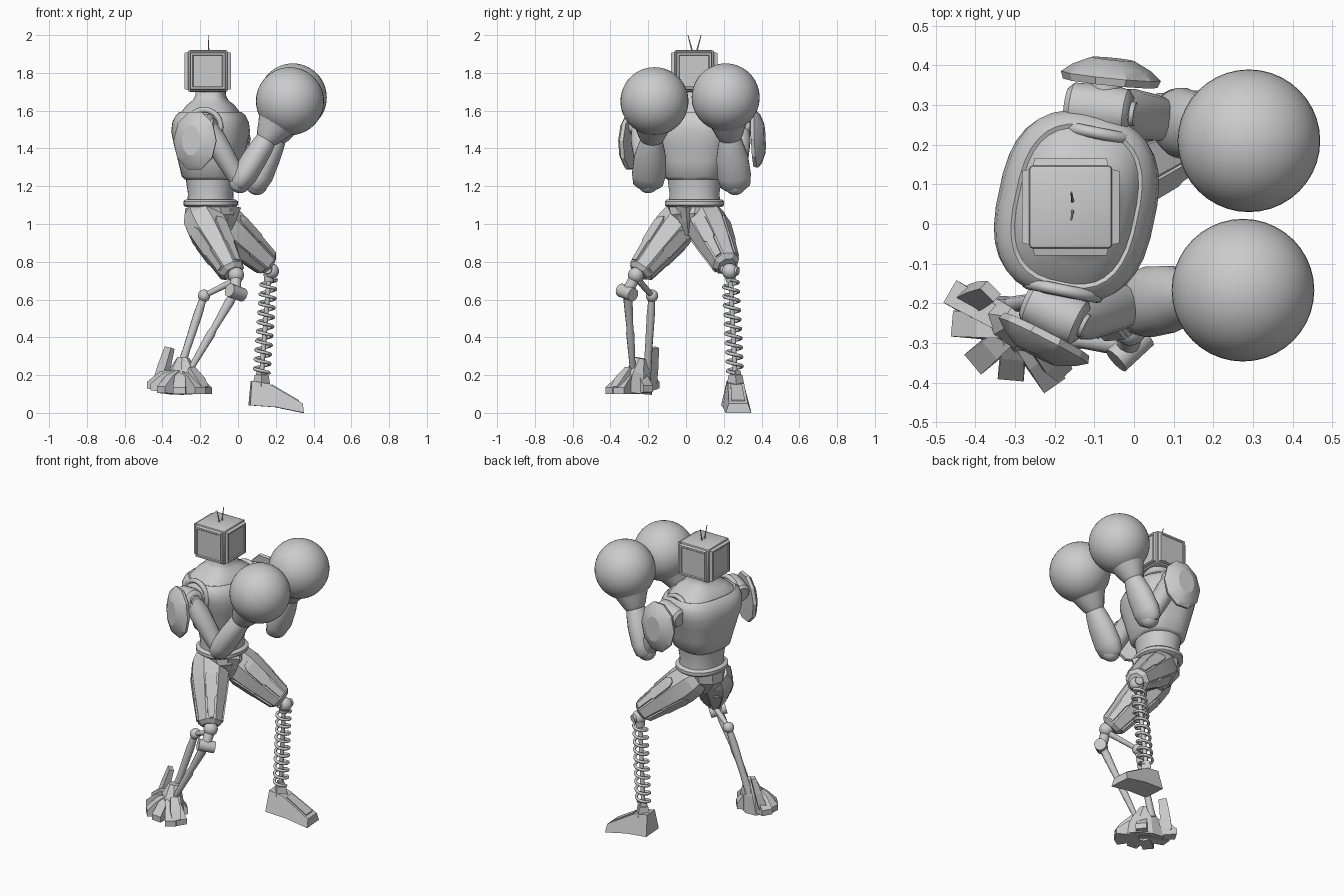
import bpy, bmesh, math
from mathutils import Vector, Matrix

cube = bpy.data.objects.get("Cube")
if cube:
    bpy.data.objects.remove(cube, do_unlink=True)

grey = bpy.data.materials.new("plain grey")
grey.use_nodes = True
grey.diffuse_color = (0.6, 0.6, 0.6, 1)
grey.node_tree.nodes["Principled BSDF"].inputs["Base Color"].default_value = (0.6, 0.6, 0.6, 1)


def finish(name, bm, smooth=40):
    bmesh.ops.recalc_face_normals(bm, faces=bm.faces[:])
    mesh = bpy.data.meshes.new(name)
    bm.to_mesh(mesh)
    bm.free()
    ob = bpy.data.objects.new(name, mesh)
    bpy.context.collection.objects.link(ob)
    mesh.materials.append(grey)
    if smooth:
        bpy.ops.object.select_all(action='DESELECT')
        ob.select_set(True)
        bpy.context.view_layer.objects.active = ob
        bpy.ops.object.shade_smooth_by_angle(angle=math.radians(smooth))
    return ob


def loft(name, a, b, rings, sides=16, up=(0, 0, 1), power=1.0, smooth=40):
    """Rings of (fraction of a-b, radius along up, radius across)."""
    a, b = Vector(a), Vector(b)
    w = (b - a).normalized()
    u = Vector(up)
    u = (u - w * u.dot(w)).normalized()
    v = w.cross(u)
    bm = bmesh.new()
    loops = []
    for t, ru, rv in rings:
        loop = []
        for i in range(sides):
            ang = math.tau * (i + 0.5) / sides
            c, s = math.cos(ang), math.sin(ang)
            c = math.copysign(abs(c) ** power, c)
            s = math.copysign(abs(s) ** power, s)
            loop.append(bm.verts.new(a.lerp(b, t) + u * ru * c + v * rv * s))
        loops.append(loop)
    for l0, l1 in zip(loops, loops[1:]):
        for i in range(sides):
            j = (i + 1) % sides
            bm.faces.new((l0[i], l0[j], l1[j], l1[i]))
    bm.faces.new(loops[0])
    bm.faces.new(loops[-1])
    return finish(name, bm, smooth)


def rod(name, a, b, r0, r1=None, sides=12):
    r1 = r1 or r0
    up = (1, 0, 0) if abs(a[0] - b[0]) < abs(a[2] - b[2]) else (0, 0, 1)
    return loft(name, a, b, [(0, r0, r0), (1, r1, r1)], sides, up)


def ball(name, c, r, seg=24):
    bm = bmesh.new()
    bmesh.ops.create_uvsphere(bm, u_segments=seg, v_segments=seg // 2 + 4, radius=r,
                              matrix=Matrix.Translation(c))
    return finish(name, bm, 60)


def torus(name, c, axis, R, r):
    bm = bmesh.new()
    q = Vector(axis).to_track_quat('Z', 'Y')
    n, m = 28, 8
    g = [[bm.verts.new(Vector(c) + q @ Vector((
        (R + r * math.cos(math.tau * j / m)) * math.cos(math.tau * i / n),
        (R + r * math.cos(math.tau * j / m)) * math.sin(math.tau * i / n),
        r * math.sin(math.tau * j / m)))) for j in range(m)] for i in range(n)]
    for i in range(n):
        for j in range(m):
            bm.faces.new((g[i][j], g[i - 1][j], g[i - 1][j - 1], g[i][j - 1]))
    return finish(name, bm, 60)


# Television head: rounded box with tapered panels raised on its four sides
bm = bmesh.new()
bmesh.ops.create_cube(bm, size=1, matrix=Matrix.Translation((-0.16, 0.043, 1.81))
                      @ Matrix.Diagonal((0.21, 0.21, 0.22, 1)))
bmesh.ops.bevel(bm, geom=bm.edges[:], offset=0.01, segments=2, affect='EDGES', profile=0.5)
for f in [f for f in bm.faces if f.calc_area() > 0.02 and abs(f.normal.z) < 0.5]:
    bmesh.ops.inset_region(bm, faces=[f], thickness=0.006, depth=0.018)
    bmesh.ops.inset_region(bm, faces=[f], thickness=0.014, depth=0)
    bmesh.ops.inset_region(bm, faces=[f], thickness=0.006, depth=-0.005)
finish("television_head", bm, 25)
for s in (-1, 1):
    rod("antenna", (-0.155, 0.045 + 0.008 * s, 1.9), (-0.158, 0.045 + 0.035 * s, 2.0), 0.005, 0.002, 6)

# Torso, turned a little about the spine
FWD = (math.cos(-0.21), math.sin(-0.21), 0)


def trunk(name, rings, power=0.85):
    z0, z1 = rings[0][0], rings[-1][0]
    return loft(name, (-0.145, 0.045, z0), (-0.145, 0.045, z1),
                [((z - z0) / (z1 - z0), x, y) for z, x, y in rings], 32, FWD, power)


trunk("abdomen", [(1.1, .122, .137), (1.16, .118, .132), (1.22, .127, .14), (1.32, .138, .15)], 0.9)
trunk("chest", [(1.235, .13, .14), (1.25, .147, .16), (1.33, .165, .182), (1.42, .187, .208),
                (1.49, .2, .232), (1.54, .193, .238), (1.575, .175, .228), (1.592, .157, .205),
                (1.588, .148, .195), (1.6, .142, .182), (1.63, .12, .145), (1.655, .09, .105),
                (1.68, .078, .088), (1.72, .076, .085)], 0.74)
trunk("belt", [(1.09, .13, .145), (1.1, .142, .157), (1.12, .142, .157), (1.13, .13, .145)], 0.9)
loft("pelvis", (-0.15, 0.035, 1.1), (-0.13, 0.035, 0.93),
     [(0, .13, .14), (.35, .14, .125), (.7, .105, .07), (1, .06, .03)], 10, FWD, smooth=20)
loft("crotch_plate", (-0.05, 0.015, 1.1), (-0.08, 0.015, 0.945),
     [(0, .05, .085), (.5, .045, .065), (1, .03, .035)], 4, (1, 1, 0), 1, 0)

# Arms: drum back, drum front, elbow, glove centre, pad centre, pad normal
ARMS = {
    "right": ((-0.27, -0.19, 1.5), (-0.14, -0.25, 1.525), (0.01, -0.20, 1.22),
              (0.275, -0.167, 1.65), (-0.22, -0.278, 1.44), (-0.45, -0.88, 0.04)),
    "left": ((-0.17, 0.3, 1.5), (-0.02, 0.28, 1.525), (0.10, 0.26, 1.21),
             (0.29, 0.21, 1.67), (-0.06, 0.355, 1.45), (0.1, 0.99, 0.04)),
}
for side, points in ARMS.items():
    s = -1 if side == "right" else 1
    back, sh, el, gl, pc, pn = map(Vector, points)
    hub = back.lerp(sh, 0.6)
    out = Vector((0.2 * s, s, 0)).normalized()
    torus(side + "_armhole_rim", hub - out * 0.06, out, 0.09, 0.015)
    loft(side + "_shoulder_drum", back, sh, [(0, .045, .045), (.1, .06, .06), (.75, .066, .066),
                                             (1, .06, .06), (1.08, .045, .045)], 20)
    rod(side + "_shoulder_hub", sh, sh + (sh - back) * 0.15, 0.035, 0.03, 16)
    rod(side + "_shoulder_axle", hub - out * 0.1, hub + out * 0.08, 0.04, sides=16)
    loft(side + "_upper_arm", sh.lerp(back, .2), el, [(0, .05, .05), (.25, .065, .06),
                                                     (.6, .06, .055), (1, .05, .045)], 14, (0, 1, 0))
    ball(side + "_elbow", el, 0.057, 16)
    loft(side + "_forearm", el - (gl - el) * 0.06, gl,
         [(0, .055, .035), (.04, .08, .055), (.15, .09, .068), (.35, .085, .066), (.5, .066, .06),
          (.55, .058, .055), (.58, .068, .066), (.66, .085, .085), (.78, .115, .115)], 20, (0, 1, 0))
    ball(side + "_glove", gl, 0.18, 40)
    loft(side + "_shoulder_pad", pc, pc + pn * 0.062,
         [(0, .155, .12), (.3, .16, .127), (.65, .135, .1), (1, .08, .055)],
         10, (0, 0, 1), smooth=20)

# Thighs with raised armour strips
THIGHS = {"right": ((-0.195, -0.01, 1.04), (-0.03, -0.245, 0.745), (.5, -.6, .3)),
          "left": ((-0.135, 0.09, 1.045), (0.16, 0.215, 0.785), (.3, .8, .4))}
for side, (a, b, up) in THIGHS.items():
    loft(side + "_thigh", a, b, [(-.1, .075, .08), (.05, .108, .11), (.25, .114, .117),
                                 (.55, .1, .1), (.85, .08, .08), (.97, .074, .074),
                                 (1.02, .05, .05)], 8, up, smooth=15)
    A, B = Vector(a), Vector(b)
    w = (B - A).normalized()
    n = Vector(up)
    n = (n - w * n.dot(w)).normalized()
    for i in range(4):
        d = Matrix.Rotation(math.pi / 2 * i, 3, w) @ n
        loft(side + "_thigh_panel", A.lerp(B, .25) + d * 0.106, A.lerp(B, .95) + d * 0.07,
             [(0, .006, .02), (.1, .012, .042), (.55, .012, .04), (.6, .012, .028), (1, .01, .022)],
             4, d, 0.6, 0)

# Left lower leg: knee ball, coil spring and wedge foot
top, base = Vector((0.165, 0.235, 0.73)), Vector((0.125, 0.26, 0.21))
ball("left_knee", (0.175, 0.232, 0.75), 0.042)
rod("left_knee_axle", (0.155, 0.19, 0.76), (0.19, 0.275, 0.75), 0.024)
rod("left_spring_seat", top, top.lerp(base, .07), 0.03, 0.026)
rod("left_spring_core", top, base, 0.013)
curve = bpy.data.curves.new("left_spring", 'CURVE')
curve.dimensions = '3D'
curve.bevel_depth = 0.009
curve.bevel_resolution = 1
spl = curve.splines.new('POLY')
turns, step = 10, 16
spl.points.add(turns * step)
for i, p in enumerate(spl.points):
    ang = math.tau * i / step
    c = top.lerp(base, 0.05 + 0.95 * i / (turns * step))
    p.co = (c.x + 0.04 * math.cos(ang), c.y + 0.04 * math.sin(ang), c.z, 1)
curve.materials.append(grey)
bpy.context.collection.objects.link(bpy.data.objects.new("left_spring", curve))
loft("left_ankle", (0.125, 0.262, 0.225), (0.125, 0.262, 0.14),
     [(0, .026, .026), (.25, .03, .03), (.3, .038, .036), (1, .05, .045)], 4, (1, 1, 0), 1, 0)


def prism(name, outline, width, origin, yaw):
    """Side outline of (forward, height, width factor), extruded sideways."""
    bm = bmesh.new()
    rows = []
    for s in (-1, 1):
        rows.append([bm.verts.new((x, s * width * k, z)) for x, z, k in outline])
        bm.faces.new(rows[-1])
    for i in range(len(outline)):
        bm.faces.new((rows[0][i], rows[0][i - 1], rows[1][i - 1], rows[1][i]))
    bm.transform(Matrix.Translation(origin) @ Matrix.Rotation(yaw, 4, 'Z'))
    return finish(name, bm, 0)


prism("left_foot", [(-.06, .04, 1), (-.05, .17, .6), (.04, .155, .6), (.22, .05, .7),
                    (.225, .0, .95), (.08, .03, 1)], 0.072, (0.12, 0.262, 0), 0.07)
prism("left_foot_plate", [(.06, .13, .5), (.06, .15, .5), (.2, .068, .6), (.2, .05, .6)],
      0.06, (0.12, 0.262, 0), 0.07)

# Right lower leg: open linkage of rods
knee, front, rear = (-0.01, -0.265, 0.73), (-0.015, -0.31, 0.64), (-0.18, -0.18, 0.62)
ball("right_knee", knee, 0.042)
rod("right_knee_link", knee, front, 0.03)
rod("right_knee_barrel", (-0.045, -0.345, 0.65), (0.025, -0.28, 0.625), 0.036, sides=16)
rod("right_rear_link", (-0.02, -0.25, 0.7), rear, 0.018, 0.014)
ball("right_rear_joint", rear, 0.033)
loft("right_front_strut", front, (-0.27, -0.28, 0.2),
     [(0, .02, .02), (.12, .026, .024), (.45, .018, .018), (.5, .024, .022), (1, .014, .014)], 10)
loft("right_rear_strut", rear, (-0.31, -0.205, 0.22),
     [(0, .018, .018), (.25, .024, .022), (.7, .02, .02), (1, .024, .022)], 10)

# Right foot: faceted core with a fan of toes and an upright heel spur
loft("right_foot_core", (-0.29, -0.24, 0.29), (-0.3, -0.27, 0.11),
     [(0, .035, .035), (.4, .085, .06), (1, .125, .08)], 8, (1, -0.7, 0), smooth=0)
for deg, reach, lift in ((-32, .17, 0), (-55, .175, 0), (-95, .13, 0), (-140, .14, .005),
                         (175, .16, .02), (150, .19, .03), (40, .1, .01)):
    prism("right_toe", [(.03, .1, 1), (.03, .23, .8), (reach * .6, .19 + lift, .9),
                        (reach, .135 + lift, 1), (reach, .1 + lift, 1)], 0.033,
          (-0.3, -0.265, 0), math.radians(deg))
loft("right_heel_spur", (-0.415, -0.19, 0.16), (-0.362, -0.17, 0.345),
     [(0, .035, .04), (.5, .028, .042), (1, .02, .034)], 4, (1, 1, 0), 1, 0)
loft("right_toe_spur", (-0.25, -0.3, 0.23), (-0.18, -0.375, 0.13),
     [(0, .025, .03), (.6, .03, .045), (1, .02, .035)], 4, (0, 0, 1), 1, 0)
